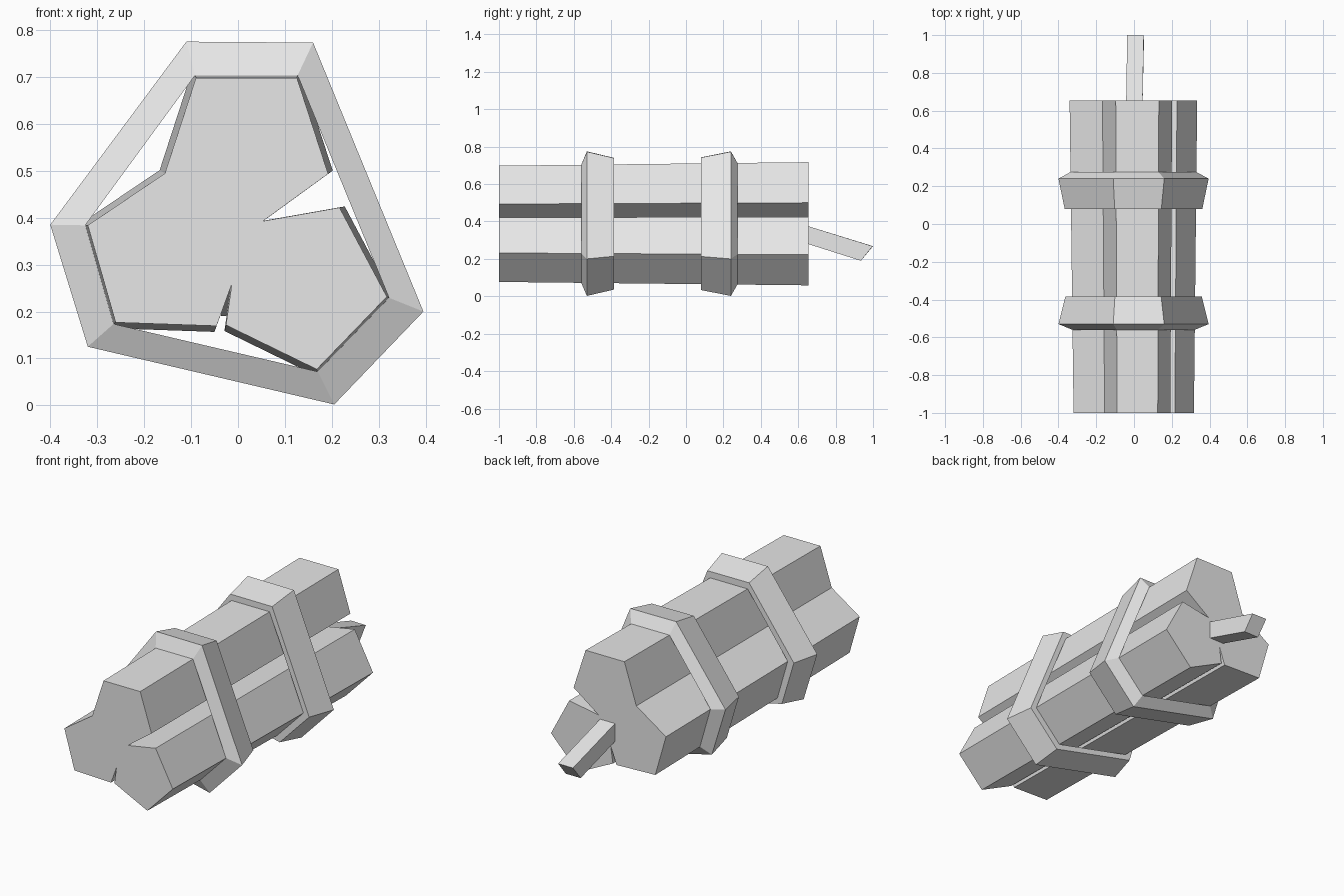
import bpy
from math import radians, cos, sin

cube = bpy.data.objects.get("Cube")
if cube:
    bpy.data.objects.remove(cube, do_unlink=True)

grey = bpy.data.materials.new("light_grey")
grey.use_nodes = True
grey.diffuse_color = (0.8, 0.8, 0.8, 1)
grey.node_tree.nodes["Principled BSDF"].inputs["Base Color"].default_value = (0.8, 0.8, 0.8, 1)

FRONT, BACK = -1.0, 0.655
CENTRE = (0.03, 0.38)


def flare(points, y):
    """Widen an x/z outline slightly towards the back of the bundle."""
    s = 1 + 0.06 * (y - FRONT) / (BACK - FRONT)
    return [(CENTRE[0] + (x - CENTRE[0]) * s, y, CENTRE[1] + (z - CENTRE[1]) * s)
            for x, z in points]


def loft(name, rings, closed=False):
    """Skin matching rings of points; cap the ends, or join last to first."""
    n, m = len(rings[0]), len(rings)
    verts = [p for ring in rings for p in ring]
    faces = []
    for r in range(m if closed else m - 1):
        a, b = r * n, (r + 1) % m * n
        faces += [(a + i, a + (i + 1) % n, b + (i + 1) % n, b + i) for i in range(n)]
    if not closed:
        faces += [tuple(range(n))[::-1], tuple(range((m - 1) * n, m * n))]
    mesh = bpy.data.meshes.new(name)
    mesh.from_pydata(verts, [], faces)
    mesh.materials.append(grey)
    obj = bpy.data.objects.new(name, mesh)
    bpy.context.collection.objects.link(obj)
    return obj


# Three five-sided sticks, each with a flat side facing outwards
RADIUS = 0.183
sticks = {"top_stick": (0.018, 0.55, 90),
          "right_stick": (-0.148, 0.321, 196),
          "left_stick": (0.136, 0.257, -44)}
hull = []
for name, (cx, cz, facing) in sticks.items():
    angles = [radians(facing - 36 + 72 * i) for i in range(5)]
    outline = [(cx + RADIUS * cos(a), cz + RADIUS * sin(a)) for a in angles]
    hull += outline[:2]
    # Clockwise order from the front gives outward normals
    loft(name, [flare(outline, FRONT), flare(outline, BACK)])

# Hollow six-sided straps around the bundle, bevelled on the outer ends
rim = [(0.16, 0.773), (-0.11, 0.775), (-0.4, 0.385),
       (-0.32, 0.125), (0.205, 0.002), (0.395, 0.2)]


def strap(name, lip, ridge, edge):
    inner_lip, inner_edge = flare(hull, lip), flare(hull, edge)
    outer_ridge = [(x, ridge, z) for x, z in rim]
    outer_edge = [tuple(a + (b - a) * 0.5 for a, b in zip(p, (x, edge, z)))
                  for p, (x, z) in zip(inner_edge, rim)]
    rings = [inner_lip, outer_ridge, outer_edge, inner_edge]
    if lip > edge:
        rings.reverse()
    return loft(name, rings, closed=True)


strap("front_strap", -0.56, -0.53, -0.385)
strap("back_strap", 0.275, 0.24, 0.08)

# Square fuse drooping from the back
loft("fuse", [
    [(0.045, 0.62, 0.29), (0.045, 0.62, 0.385), (-0.042, 0.62, 0.385), (-0.042, 0.62, 0.29)],
    [(0.052, 0.935, 0.19), (0.052, 0.998, 0.268), (-0.036, 1.0, 0.268), (-0.036, 0.935, 0.19)]])

# Make all normals face outwards
import bmesh
for obj in bpy.context.collection.objects:
    if obj.type == 'MESH':
        bm = bmesh.new()
        bm.from_mesh(obj.data)
        bmesh.ops.recalc_face_normals(bm, faces=bm.faces)
        bm.to_mesh(obj.data)
        bm.free()
